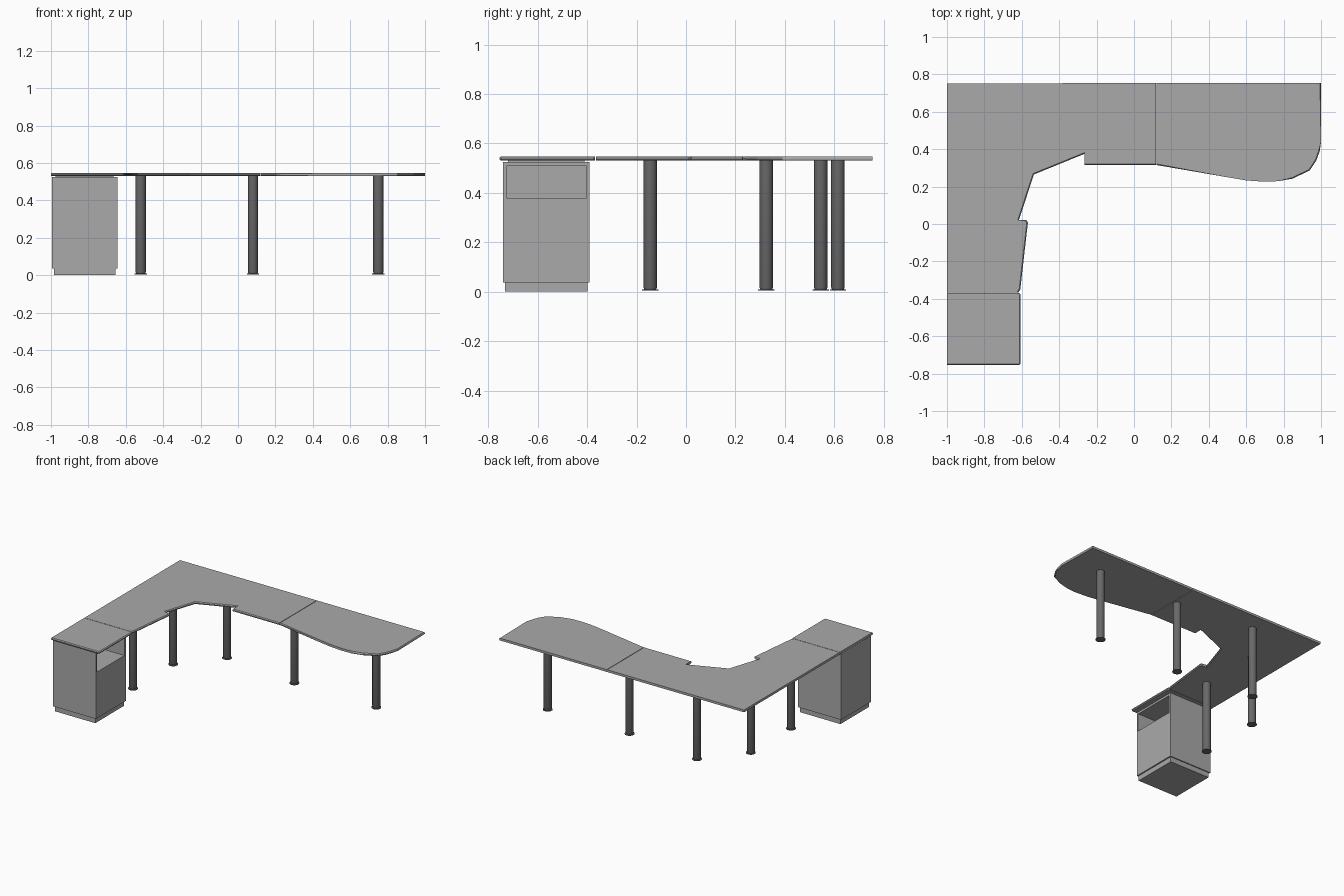
import bpy, bmesh, math

if "Cube" in bpy.data.objects:
    bpy.data.objects.remove(bpy.data.objects["Cube"], do_unlink=True)


def material(name, value):
    mat = bpy.data.materials.new(name)
    mat.use_nodes = True
    colour = (value, value, value, 1)
    mat.diffuse_color = colour
    mat.node_tree.nodes["Principled BSDF"].inputs["Base Color"].default_value = colour
    return mat


light_grey = material("light grey", 0.40)
dark_grey = material("dark grey", 0.14)


def finish(name, bm, mat):
    bmesh.ops.recalc_face_normals(bm, faces=bm.faces[:])
    mesh = bpy.data.meshes.new(name)
    bm.to_mesh(mesh)
    bm.free()
    mesh.materials.append(mat)
    obj = bpy.data.objects.new(name, mesh)
    bpy.context.scene.collection.objects.link(obj)
    return obj


def box(name, x, y, z, mat):
    bm = bmesh.new()
    bmesh.ops.create_cube(bm, size=1)
    for v in bm.verts:
        v.co = [lo + (c + 0.5) * (hi - lo) for c, (lo, hi) in zip(v.co, (x, y, z))]
    return finish(name, bm, mat)


def worktop(name, outline, free_sides):
    """Flat slab whose first free_sides edges are chamfered."""
    bm = bmesh.new()
    rings = [[bm.verts.new((x, y, z)) for x, y in outline] for z in (0.53, 0.547)]
    for ring in rings:
        bm.faces.new(ring)
    count = len(outline)
    for i in range(count):
        j = (i + 1) % count
        bm.faces.new((rings[0][i], rings[0][j], rings[1][j], rings[1][i]))
    edges = [bm.edges.get((r[i], r[i + 1])) for r in rings for i in range(free_sides)]
    bmesh.ops.bevel(bm, geom=edges, offset=0.006, segments=1, affect='EDGES')
    return finish(name, bm, light_grey)


# Worktop sections, each outline starting along its free front edge
worktop("cabinet_top", [(-1, -0.755), (-0.615, -0.755), (-0.607, -0.747),
                        (-0.607, -0.375), (-0.615, -0.368), (-1, -0.368)], 4)
worktop("side_top", [(-0.618, -0.365), (-0.608, -0.35), (-0.567, 0.01), (-0.577, 0.022),
                     (-0.615, 0.022), (-1, 0.022), (-1, -0.365)], 4)
worktop("corner_top_side", [(-0.615, 0.022), (-0.535, 0.265), (-1, 0.75), (-1, 0.022)], 1)
worktop("corner_top_back", [(-0.535, 0.265), (-0.265, 0.375), (-0.265, 0.753), (-1, 0.75)], 1)
worktop("back_top", [(-0.265, 0.315), (0.117, 0.315), (0.117, 0.753), (-0.265, 0.753)], 1)
worktop("rounded_top", [(0.121, 0.315), (0.50, 0.25), (0.60, 0.233), (0.70, 0.226), (0.77, 0.229),
                        (0.85, 0.243), (0.94, 0.287), (0.975, 0.34), (0.993, 0.39),
                        (1, 0.44), (1, 0.755), (0.121, 0.753)], 10)

# Pedestal cabinet with an open shelf facing the desk user
box("cabinet_plinth", (-0.985, -0.655), (-0.732, -0.398), (0, 0.04), light_grey)
box("cabinet_body", (-0.995, -0.645), (-0.74, -0.39), (0.037, 0.378), light_grey)
box("cabinet_back", (-0.995, -0.98), (-0.74, -0.39), (0.378, 0.525), light_grey)
box("cabinet_front_side", (-0.98, -0.645), (-0.74, -0.725), (0.378, 0.525), light_grey)
box("cabinet_rear_side", (-0.98, -0.645), (-0.405, -0.39), (0.378, 0.525), light_grey)
box("cabinet_ceiling", (-0.98, -0.645), (-0.725, -0.405), (0.51, 0.525), light_grey)
box("cabinet_spacer", (-0.975, -0.665), (-0.72, -0.41), (0.524, 0.531), light_grey)


# Round legs with a thin flared foot, turned from a profile
def leg(name, x, y, sides=24):
    profile = [(0.02, 0.004), (0.033, 0.004), (0.033, 0.008), (0.024, 0.009),
               (0.0275, 0.018), (0.0275, 0.532)]
    bm = bmesh.new()
    rings = []
    for r, z in profile:
        rings.append([bm.verts.new((x + r * math.cos(math.tau * i / sides),
                                    y + r * math.sin(math.tau * i / sides), z))
                      for i in range(sides)])
    for a, b in zip(rings, rings[1:]):
        for i in range(sides):
            j = (i + 1) % sides
            bm.faces.new((a[i], a[j], b[j], b[i]))
    bm.faces.new(rings[0])
    bm.faces.new(rings[-1])
    obj = finish(name, bm, dark_grey)
    bpy.ops.object.select_all(action='DESELECT')
    obj.select_set(True)
    bpy.context.view_layer.objects.active = obj
    bpy.ops.object.shade_smooth_by_angle(angle=math.radians(35))


leg("side_front_leg", -0.758, -0.145)
leg("side_back_leg", -0.758, 0.325)
leg("corner_leg", -0.52, 0.615)
leg("middle_leg", 0.08, 0.545)
leg("end_leg", 0.75, 0.545)
